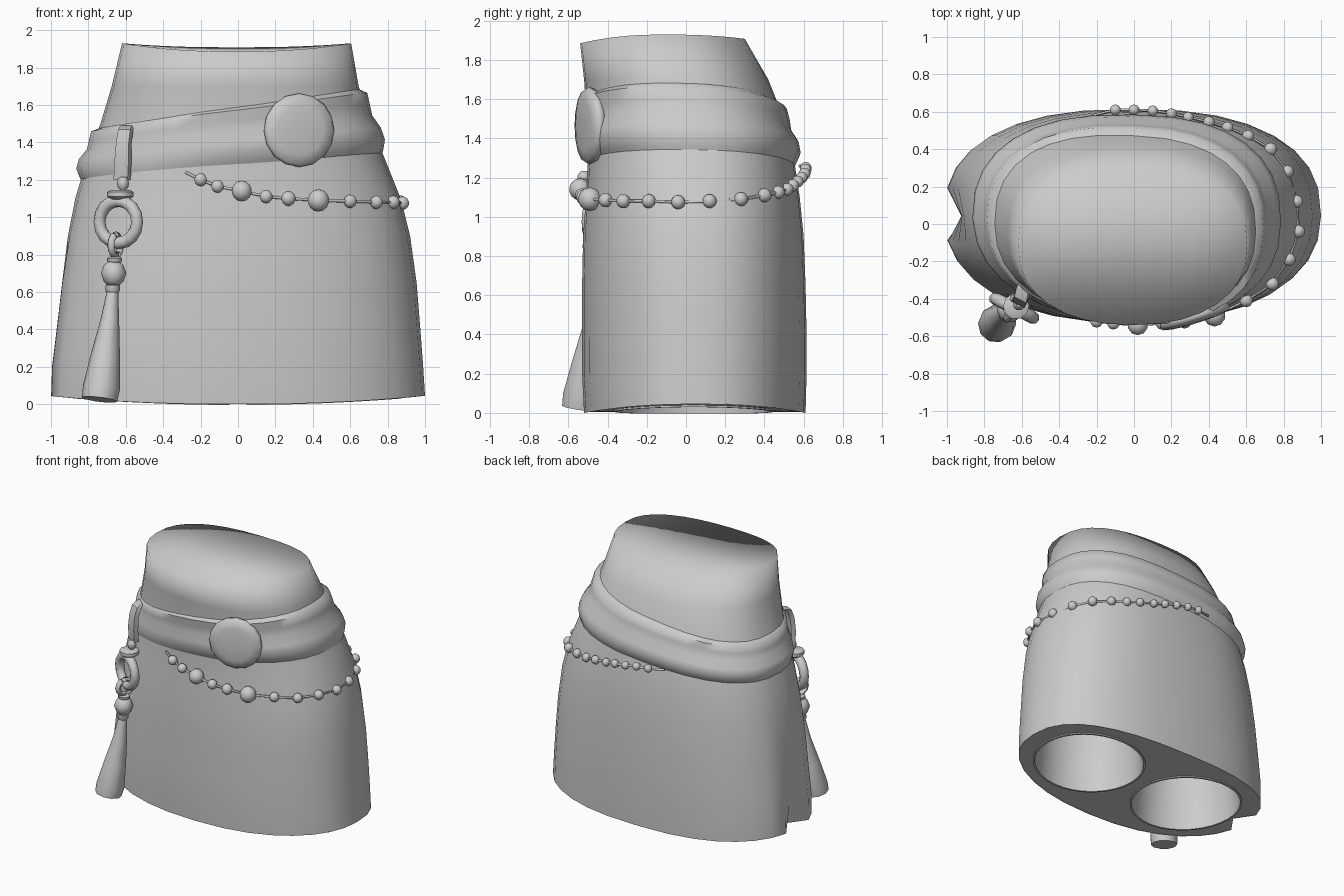
import bpy, bmesh, math
from mathutils import Vector, Matrix

if "Cube" in bpy.data.objects:
    bpy.data.objects.remove(bpy.data.objects["Cube"])

GREY = bpy.data.materials.new("soft grey")
GREY.diffuse_color = (0.6, 0.6, 0.6, 1)
GREY.use_nodes = True
GREY.node_tree.nodes["Principled BSDF"].inputs["Base Color"].default_value = GREY.diffuse_color
SEG = 32


def finish(name, bm, angle=40):
    bmesh.ops.recalc_face_normals(bm, faces=bm.faces)
    me = bpy.data.meshes.new(name)
    bm.to_mesh(me)
    bm.free()
    ob = bpy.data.objects.new(name, me)
    bpy.context.collection.objects.link(ob)
    me.materials.append(GREY)
    bpy.ops.object.select_all(action='DESELECT')
    ob.select_set(True)
    bpy.context.view_layer.objects.active = ob
    bpy.ops.object.shade_smooth_by_angle(angle=math.radians(angle))
    return ob


def loft(bm, rings, closed=False):
    vs = [[bm.verts.new(p) for p in r] for r in rings]
    n = len(vs[0])
    pairs = list(zip(vs, vs[1:])) + ([(vs[-1], vs[0])] if closed else [])
    for a, b in pairs:
        for i in range(n):
            bm.faces.new((a[i], a[(i + 1) % n], b[(i + 1) % n], b[i]))
    return vs


# body outline by height: z, left, right, front, back
PROFILE = [(0.0, -1.015, 1.0, -.52, .61), (.2, -1.01, .99, -.53, .615), (.4, -.985, .975, -.53, .615),
           (.65, -.955, .955, -.53, .61), (.9, -.915, .92, -.525, .6), (1.1, -.87, .87, -.51, .58),
           (1.3, -.81, .79, -.50, .55), (1.5, -.735, .71, -.505, .50), (1.7, -.675, .645, -.52, .42),
           (1.93, -.62, .605, -.54, .30)]


def outline(z):
    z = min(max(z, 0), 1.93)
    for a, b in zip(PROFILE, PROFILE[1:]):
        if z <= b[0]:
            t = (z - a[0]) / (b[0] - a[0])
            return [p + (q - p) * t for p, q in zip(a[1:], b[1:])]


def skin(t, z, off=0.0):
    """Point on the body at angle t and height z, pushed out by off."""
    l, r, f, b = outline(z)
    c, s = math.cos(t), math.sin(t)
    k = .82 if s > 0 else .89
    c, s = [math.copysign(abs(v) ** k, v) for v in (c, s)]
    cy = (f + b) / 2
    return Vector(((l + r) / 2 + c * ((r - l) / 2 + off), cy + s * ((b - f) / 2 + off), z))


ANG = [2 * math.pi * i / SEG for i in range(SEG)]

# skirt, with a side slit that closes upwards
bm = bmesh.new()
rings = []
for z in [r[0] for r in PROFILE]:
    ring = []
    for i, t in enumerate(ANG):
        p = skin(t, z)
        if z < .1:
            p.z += .045 * math.cos(t) ** 2
        if z > 1.9:
            p.z -= .045 * max(0, -math.sin(t)) ** 2 + .022 * max(0, math.sin(t)) ** 2
        if i == SEG // 2:
            p.x += .11 * max(0, 1 - z / .95)
        ring.append(p)
    rings.append(ring)
vs = loft(bm, rings)
# saddle shaped closure of the waist, in strips from front to back
top = vs[-1]
for i in range(SEG // 2):
    a, b, c, d = top[i], top[i + 1], top[-i - 1], top[-i]
    bm.faces.new([v for k, v in enumerate((a, b, c, d)) if v not in (a, b, c, d)[:k]])
finish("skirt", bm, 100)

# underside plate with two leg openings, following the arched hem
bm = bmesh.new()
edges = []


def loop(pts):
    v = [bm.verts.new(p) for p in pts]
    edges.extend(bm.edges.new((v[i], v[(i + 1) % len(v)])) for i in range(len(v)))


def leg(sx, z, grow=0.0):
    pts = []
    for t in ANG:
        x = sx * .46 + (.40 + grow) * math.cos(t)
        pts.append(Vector((x, .04 + (.39 + grow) * math.sin(t), z + .045 * min(1, x * x))))
    return pts


loop([p + Vector((0, 0, .004)) for p in rings[0]])
for sx in (-1, 1):
    loop(leg(sx, .005))
bmesh.ops.triangle_fill(bm, use_beauty=True, use_dissolve=False, edges=edges)
finish("underside", bm)

# hollow leg wells
for sx, side in ((-1, "left"), (1, "right")):
    bm = bmesh.new()
    vs = loft(bm, [leg(sx, .005, .015), leg(sx, -.004, .015), leg(sx, -.004), leg(sx, .3, -.02), leg(sx, .5, -.05)])
    bm.faces.new(vs[-1])
    finish(side + "_leg_well", bm)

# draped sash, higher on the right, melting into the body below and at the front left
bm = bmesh.new()
FOLDS = [(0, -.012), (.1, .012), (.25, .042), (.42, .045), (.6, .022), (.76, .028), (.93, .035), (1, -.015)]
rings = []
for f, off in FOLDS:
    ring = []
    for t in ANG:
        c, s = math.cos(t), math.sin(t)
        low = 1.255 + .07 * c - .01 * s
        high = 1.585 + .105 * c - .01 * s
        w = 1 - .9 * max(0, -s) * max(0, .3 - c) if off > 0 else 1
        ring.append(skin(t, low + (high - low) * f, off * w))
    rings.append(ring)
loft(bm, rings)
finish("sash", bm, 60)


def turned(name, pts, sides, angle=40):
    """Round part from (centre, radius) steps, capped at both ends."""
    bm = bmesh.new()
    rings = []
    axis = (Vector(pts[-1][0]) - Vector(pts[0][0])).normalized()
    q = axis.to_track_quat('Z', 'Y')
    for c, r in pts:
        rings.append([Vector(c) + q @ Vector((r * math.cos(2 * math.pi * i / sides),
                                              r * math.sin(2 * math.pi * i / sides), 0)) for i in range(sides)])
    vs = loft(bm, rings)
    bm.faces.new(vs[0])
    bm.faces.new(vs[-1])
    return finish(name, bm, angle)


# round medallion on the sash
n = Vector((math.sin(.3), -math.cos(.3), 0))
c = Vector((.325, -.49, 1.465))
turned("medallion", [(c + n * d, r) for d, r in
                     ((-.035, .165), (-.02, .19), (.005, .197), (.025, .185), (.036, .13), (.041, .05))], 16, 60)

# bead chain: x, y, z, radius
BEADS = [(-.2, -.52, 1.2, .035), (-.11, -.53, 1.165, .035), (.02, -.54, 1.14, .056), (.15, -.53, 1.11, .036),
         (.27, -.52, 1.1, .04), (.43, -.49, 1.09, .06), (.6, -.41, 1.085, .036), (.74, -.32, 1.08, .036),
         (.83, -.19, 1.08, .036), (.88, -.04, 1.075, .036), (.87, .12, 1.08, .036), (.82, .28, 1.09, .036),
         (.73, .4, 1.11, .036), (.61, .47, 1.125, .034), (.5, .515, 1.14, .033), (.4, .545, 1.16, .032),
         (.29, .57, 1.18, .03), (.2, .59, 1.2, .03), (.1, .605, 1.22, .03), (0, .61, 1.24, .03), (-.1, .61, 1.25, .03)]
bm = bmesh.new()
for x, y, z, r in BEADS:
    bmesh.ops.create_uvsphere(bm, u_segments=10, v_segments=7, radius=r, matrix=Matrix.Translation((x, y, z)))
finish("chain_beads", bm, 60)


def tube(name, pts, radius, sides=6, closed=False):
    bm = bmesh.new()
    pts = [Vector(p) for p in pts]
    rings = []
    for i, p in enumerate(pts):
        a = pts[i - 1] if i or closed else p
        b = pts[(i + 1) % len(pts)] if i < len(pts) - 1 or closed else p
        d = (b - a).normalized()
        u = d.cross(Vector((.36, .9, .25))).normalized()
        w = d.cross(u)
        rings.append([p + (u * math.cos(k * 2 * math.pi / sides) + w * math.sin(k * 2 * math.pi / sides)) * radius
                      for k in range(sides)])
    vs = loft(bm, rings, closed)
    if not closed:
        bm.faces.new(vs[0])
        bm.faces.new(vs[-1])
    finish(name, bm, 60)


tube("chain_cord", [(-.28, -.49, 1.24)] + [b[:3] for b in BEADS] + [(-.22, .58, 1.26)], .008)

# hanging strap over the sash
out = Vector((-.45, -.893, 0))
side = Vector((.893, -.45, 0))
bm = bmesh.new()
rings = []
for x, y, z, w in ((-.62, -.40, 1.2, .042), (-.615, -.415, 1.3, .042), (-.61, -.41, 1.4, .038),
                   (-.60, -.39, 1.47, .036), (-.59, -.34, 1.49, .034)):
    p = Vector((x, y, z))
    rings.append([p + side * w * a + out * .018 * b for a, b in ((-1, -1), (1, -1), (1, 1), (-1, 1))])
vs = loft(bm, rings)
bm.faces.new(vs[0])
bm.faces.new(vs[-1])
finish("strap", bm)


# rings of the pendant
def circle(c, r, axis_a, count):
    return [Vector(c) + axis_a * r * math.cos(t) + Vector((0, 0, r * math.sin(t)))
            for t in (2 * math.pi * i / count for i in range(count))]


tube("pendant_ring", circle((-.64, -.45, .975), .113, side, 16), .034, 8, True)
tube("pendant_loop", circle((-.655, -.46, .85), .055, out, 12), .02, 6, True)


# beads, collars and tassel
def stack(name, x, y, steps, sides=10):
    turned(name, [((x, y, z), r) for z, r in steps], sides, 50)


stack("pendant_small_bead", -.615, -.43, ((1.215, .015), (1.2, .028), (1.18, .032), (1.16, .028), (1.145, .015)))
stack("pendant_collar", -.63, -.44, ((1.145, .05), (1.135, .07), (1.11, .07), (1.095, .05)))
stack("tassel_ring", -.66, -.46, ((.79, .025), (.78, .04), (.765, .04), (.75, .025)))
stack("tassel_ball", -.665, -.46, ((.765, .025), (.745, .052), (.7, .068), (.655, .052), (.635, .03)))
stack("tassel_collar", -.67, -.46, ((.64, .03), (.635, .038), (.605, .038), (.595, .03)))
turned("tassel", [((-.67, -.46, .61), .03), ((-.685, -.475, .45), .05), ((-.71, -.505, .25), .08),
                  ((-.73, -.53, .09), .1), ((-.74, -.54, .025), .095)], 10, 50)
